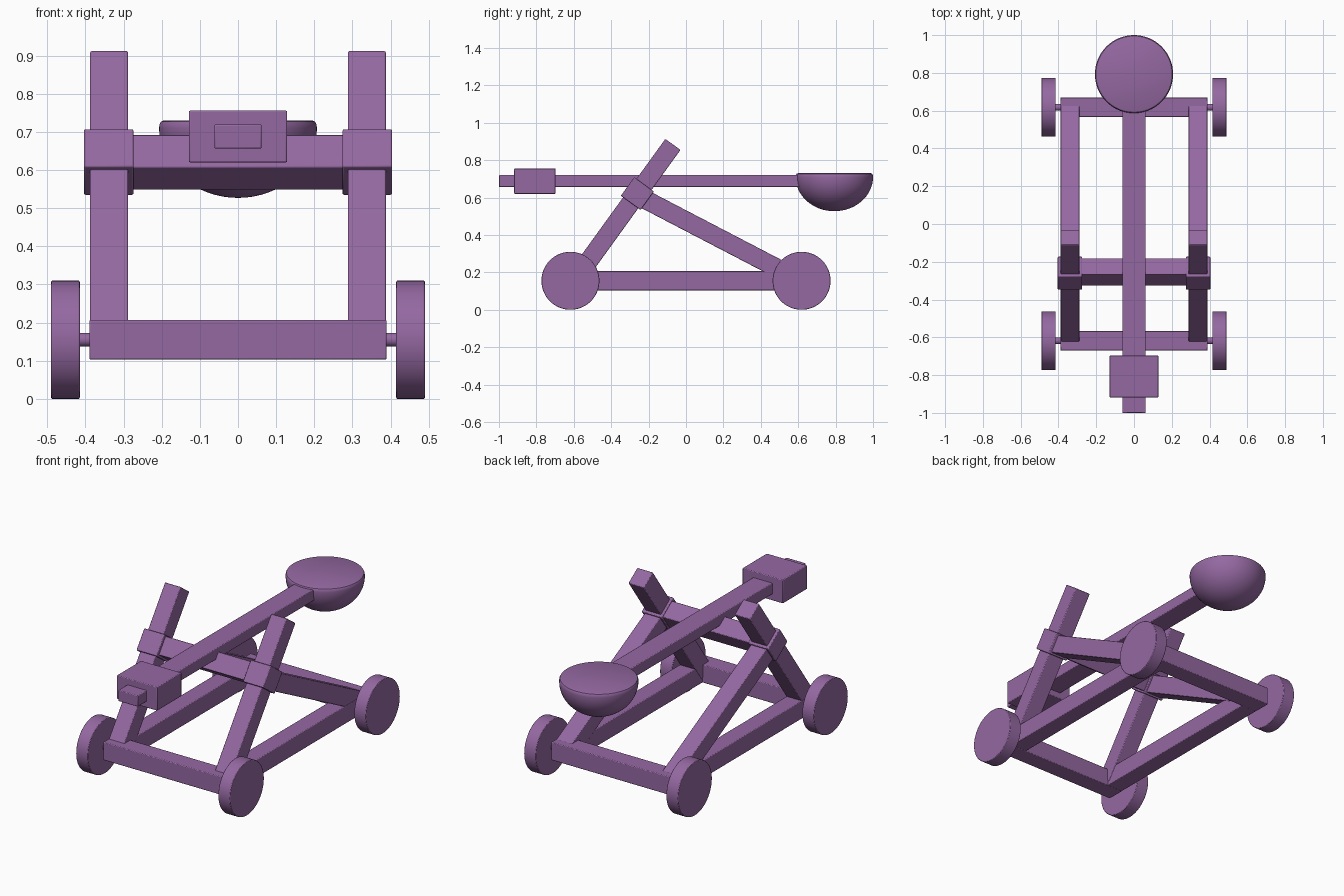
import bpy, bmesh, math
from mathutils import Matrix

if "Cube" in bpy.data.objects:
    bpy.data.objects.remove(bpy.data.objects["Cube"])

wood = bpy.data.materials.new("purple")
wood.diffuse_color = (0.30, 0.14, 0.36, 1)
wood.use_nodes = True
wood.node_tree.nodes["Principled BSDF"].inputs["Base Color"].default_value = wood.diffuse_color


def finish(name, bm, bevel=0.0):
    bmesh.ops.recalc_face_normals(bm, faces=bm.faces)
    me = bpy.data.meshes.new(name)
    bm.to_mesh(me)
    bm.free()
    ob = bpy.data.objects.new(name, me)
    bpy.context.collection.objects.link(ob)
    me.materials.append(wood)
    if bevel:
        mod = ob.modifiers.new("bevel", 'BEVEL')
        mod.width, mod.segments = bevel, 2
        mod.limit_method = 'ANGLE'
    bpy.ops.object.select_all(action='DESELECT')
    ob.select_set(True)
    bpy.context.view_layer.objects.active = ob
    bpy.ops.object.shade_smooth_by_angle(angle=math.radians(35))
    return ob


def box(name, center, size, tilt=0.0, bevel=0.004):
    """Box tilted about the x axis."""
    bm = bmesh.new()
    m = (Matrix.Translation(center) @ Matrix.Rotation(tilt, 4, 'X')
         @ Matrix.Diagonal((*size, 1)))
    bmesh.ops.create_cube(bm, size=1, matrix=m)
    return finish(name, bm, bevel)


def beam(name, x, a, b, w, h):
    """Beam in the yz plane running from a to b."""
    dy, dz = b[0] - a[0], b[1] - a[1]
    c = (x, (a[0] + b[0]) / 2, (a[1] + b[1]) / 2)
    return box(name, c, (w, math.hypot(dy, dz), h), math.atan2(dz, dy))


def rod(name, center, r, length, segs, bevel=0.0):
    """Cylinder along x."""
    bm = bmesh.new()
    m = Matrix.Translation(center) @ Matrix.Rotation(math.pi / 2, 4, 'Y')
    bmesh.ops.create_cone(bm, cap_ends=True, segments=segs, radius1=r,
                          radius2=r, depth=length, matrix=m)
    return finish(name, bm, bevel)


foot, top = (-0.597, 0.155), (-0.07, 0.884)
lean = math.atan2(top[1] - foot[1], top[0] - foot[0])

for s, side in ((-1, "left"), (1, "right")):
    # Base rails, leaning posts, collars and rear braces
    box(f"{side}_rail", (s * 0.34, 0, 0.155), (0.1, 1.2, 0.102))
    beam(f"{side}_post", s * 0.338, foot, top, 0.1, 0.1)
    box(f"{side}_collar", (s * 0.339, -0.26, 0.621), (0.13, 0.122, 0.13), lean)
    beam(f"{side}_brace", s * 0.338, (-0.25, 0.606), (0.605, 0.161), 0.1, 0.1)
    # Wheels
    for y, end in ((-0.618, "front"), (0.618, "back")):
        rod(f"{end}_{side}_wheel", (s * 0.4525, y, 0.155), 0.155, 0.075, 64, 0.003)

# Base cross beams and axles
for y, end in ((-0.618, "front"), (0.618, "back")):
    box(f"{end}_cross_beam", (0, y, 0.155), (0.78, 0.104, 0.104))
    rod(f"{end}_axle", (0, y, 0.155), 0.018, 0.86, 24)

# Pivot beam between the collars
box("pivot_beam", (0, -0.254, 0.62), (0.6, 0.105, 0.105), lean)

# Throwing arm and counterweight
box("throwing_arm", (0, -0.17, 0.688), (0.124, 1.66, 0.064))
box("counterweight", (0, -0.808, 0.688), (0.258, 0.222, 0.136))

# Bowl: solid half ball with a rounded rim
R, rim = 0.207, 0.73
profile = [(R * math.sin(t), 0.71 - 0.183 * math.cos(t))
           for t in (i * math.pi / 32 for i in range(17))]
profile += [(0.206, 0.72), (0.202, 0.727), (0.195, rim), (0, rim)]
bm = bmesh.new()
vs = [bm.verts.new((r, 0, z)) for r, z in profile]
es = [bm.edges.new(p) for p in zip(vs, vs[1:])]
bmesh.ops.spin(bm, geom=vs + es, cent=(0, 0, 0), axis=(0, 0, 1),
               angle=2 * math.pi, steps=64, use_merge=True)
bmesh.ops.remove_doubles(bm, verts=bm.verts, dist=0.0005)
bmesh.ops.translate(bm, verts=bm.verts, vec=(0, 0.793, 0))
finish("bowl", bm)
